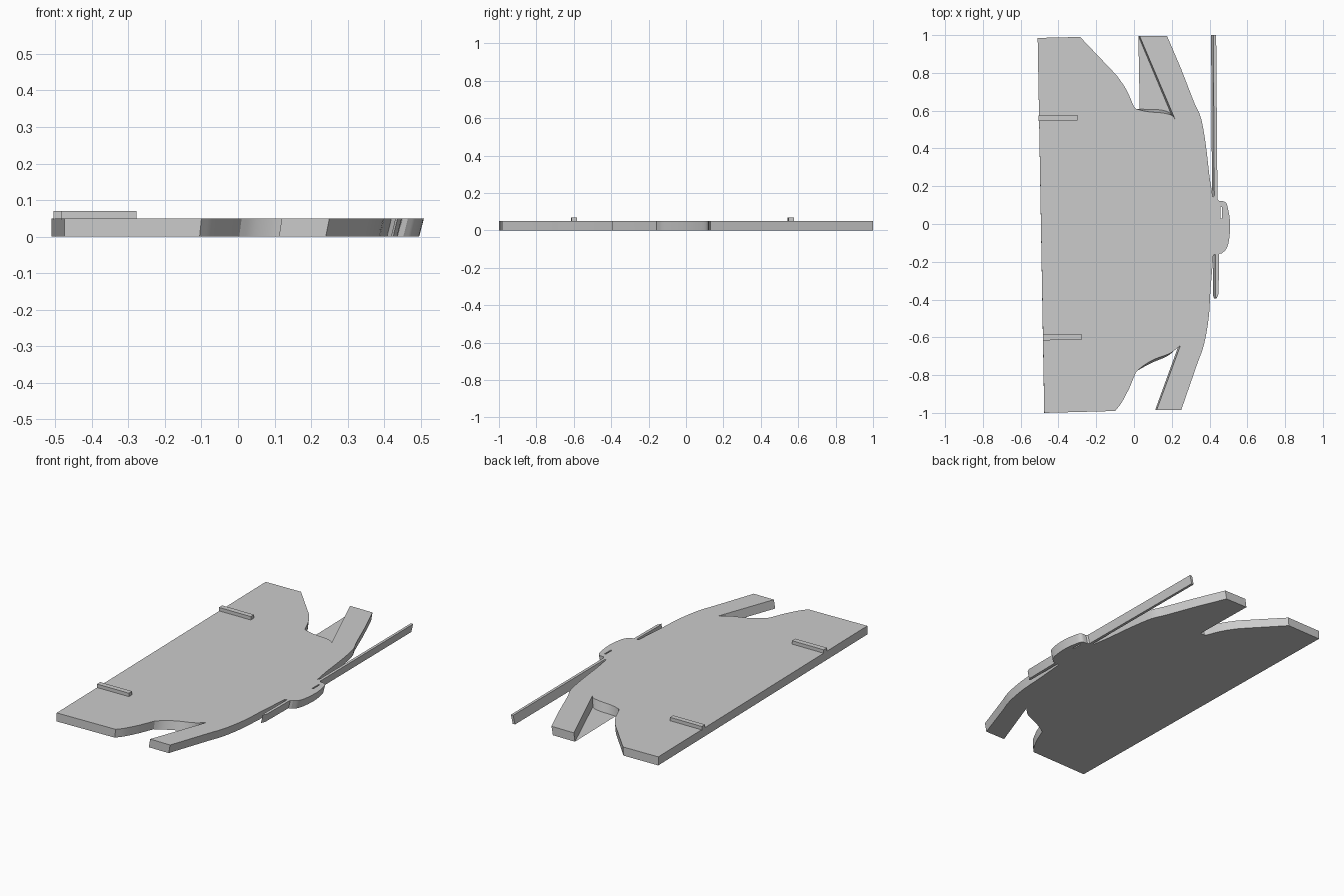
import bpy
import bmesh
from mathutils import Vector

cube = bpy.data.objects.get("Cube")
if cube:
    bpy.data.objects.remove(cube, do_unlink=True)

THICKNESS = 0.05

grey = bpy.data.materials.new("plain grey")
grey.use_nodes = True
colour = (0.6, 0.6, 0.6, 1)
grey.diffuse_color = colour
grey.node_tree.nodes["Principled BSDF"].inputs["Base Color"].default_value = colour


def rounded(points, steps=4):
    """Run a smooth curve through the points."""
    pts = [Vector(p) for p in points]
    pts = [2 * pts[0] - pts[1]] + pts + [2 * pts[-1] - pts[-2]]
    result = []
    for a, b, c, d in zip(pts, pts[1:], pts[2:], pts[3:]):
        for i in range(steps):
            t = i / steps
            result.append(0.5 * (2 * b + (c - a) * t
                                 + (2 * a - 5 * b + 4 * c - d) * t ** 2
                                 + (3 * b - a - 3 * c + d) * t ** 3))
    return result + [pts[-2]]


def prism(name, top, bottom, z_low, z_high):
    """Join two matching outlines into a solid slab."""
    bm = bmesh.new()
    upper = [bm.verts.new((x, y, z_high)) for x, y in top]
    lower = [bm.verts.new((x, y, z_low)) for x, y in bottom]
    bm.faces.new(upper)
    bm.faces.new(lower[::-1])
    for i in range(len(upper)):
        j = (i + 1) % len(upper)
        bm.faces.new((upper[j], upper[i], lower[i], lower[j]))
    bmesh.ops.recalc_face_normals(bm, faces=bm.faces)
    mesh = bpy.data.meshes.new(name)
    bm.to_mesh(mesh)
    bm.free()
    mesh.materials.append(grey)
    obj = bpy.data.objects.new(name, mesh)
    bpy.context.collection.objects.link(obj)
    return obj


# Outline sections, clockwise from the back left corner
back_wing = [(-.51, .985), (-.285, .99)]
back_wing_edge = [(-.09, .785), (-.04, .71), (0, .62)]
back_notch = [(.01, .61), (.07, .595), (.15, .588), (.2, .575), (.218, .553)]
back_prong = [(.03, .995), (.175, .995)]
back_side = [(.25, .82), (.32, .64), (.355, .56), (.38, .42), (.4, .25), (.418, .14)]
long_rod = [(.425, .15), (.42, 1), (.435, 1), (.442, .13)]
nose = [(.45, .122), (.485, .115), (.5, .07), (.509, 0), (.504, -.08), (.49, -.13), (.465, -.155)]
short_rod = [(.45, -.158), (.448, -.37), (.437, -.395), (.431, -.38), (.432, -.16)]
front_side = [(.42, -.165), (.405, -.35), (.395, -.5), (.37, -.64), (.335, -.74)]
front_prong = [(.25, -.985), (.12, -.985)]
front_notch = [(.245, -.645), (.19, -.685), (.11, -.715), (.05, -.75), (.01, -.785)]
front_wing_edge = [(-.025, -.87), (-.065, -.945), (-.1, -.99)]
front_wing = [(-.475, -1)]

# Each section: points, whether curved, how far its wall flares at the bottom
sections = [
    (back_wing, False, 0), (back_wing_edge, True, 0), (back_notch, True, .016),
    (back_prong, False, 0), (back_side, True, 0), (long_rod, False, 0),
    (nose, True, 0), (short_rod, False, 0), (front_side, True, 0),
    (front_prong, False, 0), (front_notch, True, -.016),
    (front_wing_edge, True, 0), (front_wing, False, 0),
]

top, bottom = [], []
for points, curved, flare in sections:
    run = rounded(points) if curved else points
    for i, (x, y) in enumerate(run):
        along = i / max(len(run) - 1, 1)
        top.append((x, y))
        bottom.append((x - .013 * (x + .5), y + flare * 4 * along * (1 - along)))

plate = prism("plate", top, bottom, 0, THICKNESS)

# Narrow slit in the nose
slit = [(.459, .03), (.459, .09), (.467, .09), (.467, .03)]
cutter = prism("slit_cutter", slit, slit, -THICKNESS, 2 * THICKNESS)
cutter.hide_render = True
cutter.hide_viewport = True
cut = plate.modifiers.new("slit", 'BOOLEAN')
cut.operation = 'DIFFERENCE'
cut.object = cutter
cut.solver = 'EXACT'

# Raised tabs along the straight edge
for name, x, y in (("back_tab", -.505, .56), ("front_tab", -.483, -.6)):
    outline = [(x, y - .016), (x, y + .015), (x + .205, y + .017), (x + .205, y - .013)]
    prism(name, outline, outline, THICKNESS - .005, .07)

# Soft shading on the curved walls, sharp rims
bpy.ops.object.select_all(action='DESELECT')
plate.select_set(True)
bpy.context.view_layer.objects.active = plate
bpy.ops.object.shade_smooth_by_angle(angle=.5)
